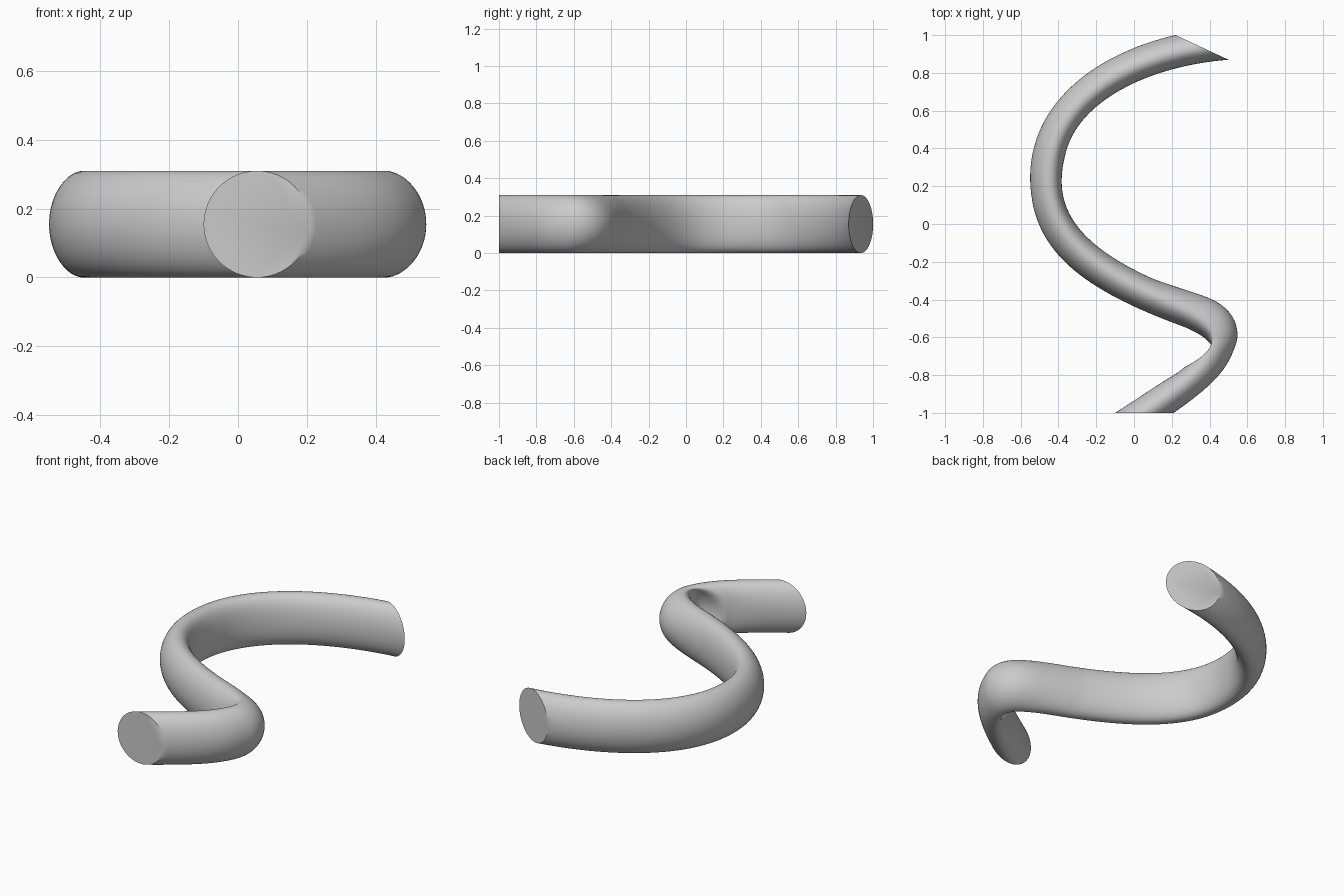
import bpy, bmesh, math
from mathutils import Vector
from mathutils.geometry import interpolate_bezier

cube = bpy.data.objects.get("Cube")
if cube:
    bpy.data.objects.remove(cube, do_unlink=True)

RADIUS = 0.155
SKEW = math.radians(34)   # the round profile is turned off the path direction
SIDES = 64
STEPS = 40

# Path knots: x, y, heading in degrees, incoming and outgoing handle lengths
KNOTS = [
    (0.055, -1.0, 34, 0, 0.28),
    (0.405, -0.69, 60, 0.1, 0.15),
    (0.19, -0.42, 158, 0.2, 0.42),
    (-0.45, 0.22, 92, 0.3, 0.4),
    (0.36, 0.935, 9, 0.45, 0),
]


def heading(degrees):
    a = math.radians(degrees)
    return Vector((math.cos(a), math.sin(a), 0))


# Sample the winding path
path = []
for a, b in zip(KNOTS, KNOTS[1:]):
    p, q = Vector((a[0], a[1], RADIUS)), Vector((b[0], b[1], RADIUS))
    points = interpolate_bezier(p, p + heading(a[2]) * a[4],
                                q - heading(b[2]) * b[3], q, STEPS)
    path += points if not path else points[1:]

# Sweep the skewed circle along the path
bm = bmesh.new()
rings = []
for i, centre in enumerate(path):
    if i == 0:
        t = heading(KNOTS[0][2])
    elif i == len(path) - 1:
        t = heading(KNOTS[-1][2])
    else:
        t = path[i + 1] - path[i - 1]
    angle = math.atan2(t.y, t.x) - SKEW
    across = Vector((math.cos(angle), math.sin(angle), 0)) * RADIUS
    up = Vector((0, 0, RADIUS))
    rings.append([bm.verts.new(centre + across * math.cos(k * math.tau / SIDES)
                               + up * math.sin(k * math.tau / SIDES))
                  for k in range(SIDES)])
for r, s in zip(rings, rings[1:]):
    for k in range(SIDES):
        n = (k + 1) % SIDES
        bm.faces.new((r[k], r[n], s[n], s[k]))
# Flat end caps
bm.faces.new(rings[0][::-1])
bm.faces.new(rings[-1])
bmesh.ops.recalc_face_normals(bm, faces=bm.faces)

mesh = bpy.data.meshes.new("curved_tube")
bm.to_mesh(mesh)
bm.free()
tube = bpy.data.objects.new("curved_tube", mesh)
bpy.context.collection.objects.link(tube)

# Plain grey finish
grey = bpy.data.materials.new("light_grey")
grey.use_nodes = True
color = (0.6, 0.6, 0.6, 1)
grey.diffuse_color = color
grey.node_tree.nodes["Principled BSDF"].inputs["Base Color"].default_value = color
mesh.materials.append(grey)

bpy.ops.object.select_all(action='DESELECT')
tube.select_set(True)
bpy.context.view_layer.objects.active = tube
bpy.ops.object.shade_smooth_by_angle(angle=math.radians(40))
